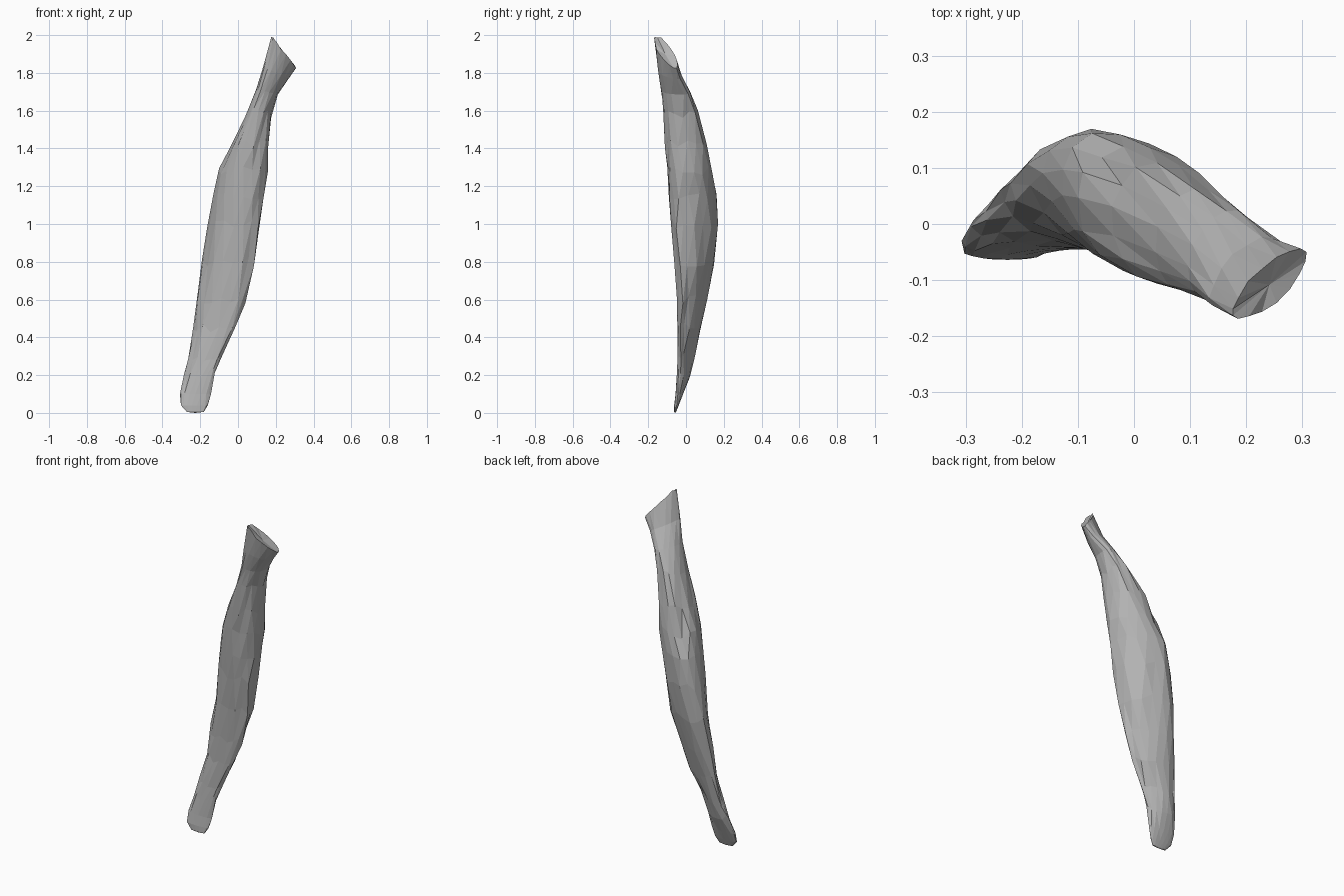
import bpy, bmesh, math, random

if "Cube" in bpy.data.objects:
    bpy.data.objects.remove(bpy.data.objects["Cube"])

random.seed(4)
SIDES = 16

# Cross-sections: z, x min, x max, y min, y max, skew in degrees, rim slope
SECTIONS = [
    (0.005, -0.27, -0.18, -0.064, -0.052, 0, 0.0),
    (0.04, -0.302, -0.16, -0.063, -0.038, -5, 0.0),
    (0.10, -0.308, -0.145, -0.056, -0.015, -15, 0.0),
    (0.20, -0.29, -0.12, -0.05, 0.02, -28, 0.0),
    (0.30, -0.268, -0.085, -0.046, 0.045, -32, 0.0),
    (0.45, -0.238, -0.01, -0.044, 0.08, -32, 0.0),
    (0.60, -0.217, 0.04, -0.05, 0.112, -30, 0.0),
    (0.80, -0.19, 0.085, -0.062, 0.147, -26, 0.0),
    (1.00, -0.16, 0.115, -0.08, 0.167, -22, 0.0),
    (1.15, -0.132, 0.135, -0.09, 0.163, -18, 0.0),
    (1.28, -0.098, 0.155, -0.10, 0.143, -12, 0.0),
    (1.42, -0.04, 0.162, -0.112, 0.112, -5, 0.0),
    (1.58, 0.038, 0.178, -0.124, 0.066, 8, 0.1),
    (1.70, 0.095, 0.212, -0.132, 0.025, 22, 0.25),
    (1.80, 0.135, 0.268, -0.15, -0.022, 38, 0.5),
    (1.91, 0.175, 0.307, -0.168, -0.045, 52, 1.3),
]

tissue = bpy.data.materials.new("grey")
tissue.diffuse_color = (0.45, 0.45, 0.45, 1)
tissue.use_nodes = True
tissue.node_tree.nodes["Principled BSDF"].inputs["Base Color"].default_value = tissue.diffuse_color


def ring(bm, row, index):
    """Skewed oval with a flattened front and slightly uneven facets."""
    z, x0, x1, y0, y1, skew, slope = row
    cx, a, cy, b = (x0 + x1) / 2, (x1 - x0) / 2, (y0 + y1) / 2, (y1 - y0) / 2
    verts = []
    for i in range(SIDES):
        t = math.tau * (i + 0.5 * (index % 2)) / SIDES
        s = math.sin(t + math.radians(skew))
        if s < 0:
            s = -abs(s) ** 0.75
        k = 1 + random.uniform(-0.05, 0.03)
        x = cx + a * math.cos(t) * k
        wobble = random.uniform(-0.025, 0.025) if 2 < index < 13 else 0
        rough = random.uniform(-0.008, 0.008) if index == len(SECTIONS) - 1 else 0
        verts.append(bm.verts.new((x, cy + b * s * k, z - slope * (x - cx) + wobble + rough)))
    return verts


# Muscle belly, tapering to a flat lower tendon and a slanted upper end
bm = bmesh.new()
rings = [ring(bm, row, n) for n, row in enumerate(SECTIONS)]
for n in range(len(rings) - 1):
    lo, hi = rings[n], rings[n + 1]
    for i in range(SIDES):
        j = (i + 1) % SIDES
        if n % 2 == 0:
            bm.faces.new((lo[i], lo[j], hi[i]))
            bm.faces.new((lo[j], hi[j], hi[i]))
        else:
            bm.faces.new((lo[i], lo[j], hi[j]))
            bm.faces.new((lo[i], hi[j], hi[i]))

# End caps, the upper one slightly sunken
for verts, dz in ((rings[0], -0.005), (rings[-1], -0.015)):
    mid = sum((v.co for v in verts), verts[0].co * 0) / SIDES
    mid.z += dz
    hub = bm.verts.new(mid)
    for i in range(SIDES):
        bm.faces.new((verts[i], verts[(i + 1) % SIDES], hub))
bmesh.ops.recalc_face_normals(bm, faces=bm.faces)

mesh = bpy.data.meshes.new("long_muscle")
bm.to_mesh(mesh)
bm.free()
mesh.materials.append(tissue)
muscle = bpy.data.objects.new("long_muscle", mesh)
bpy.context.collection.objects.link(muscle)
